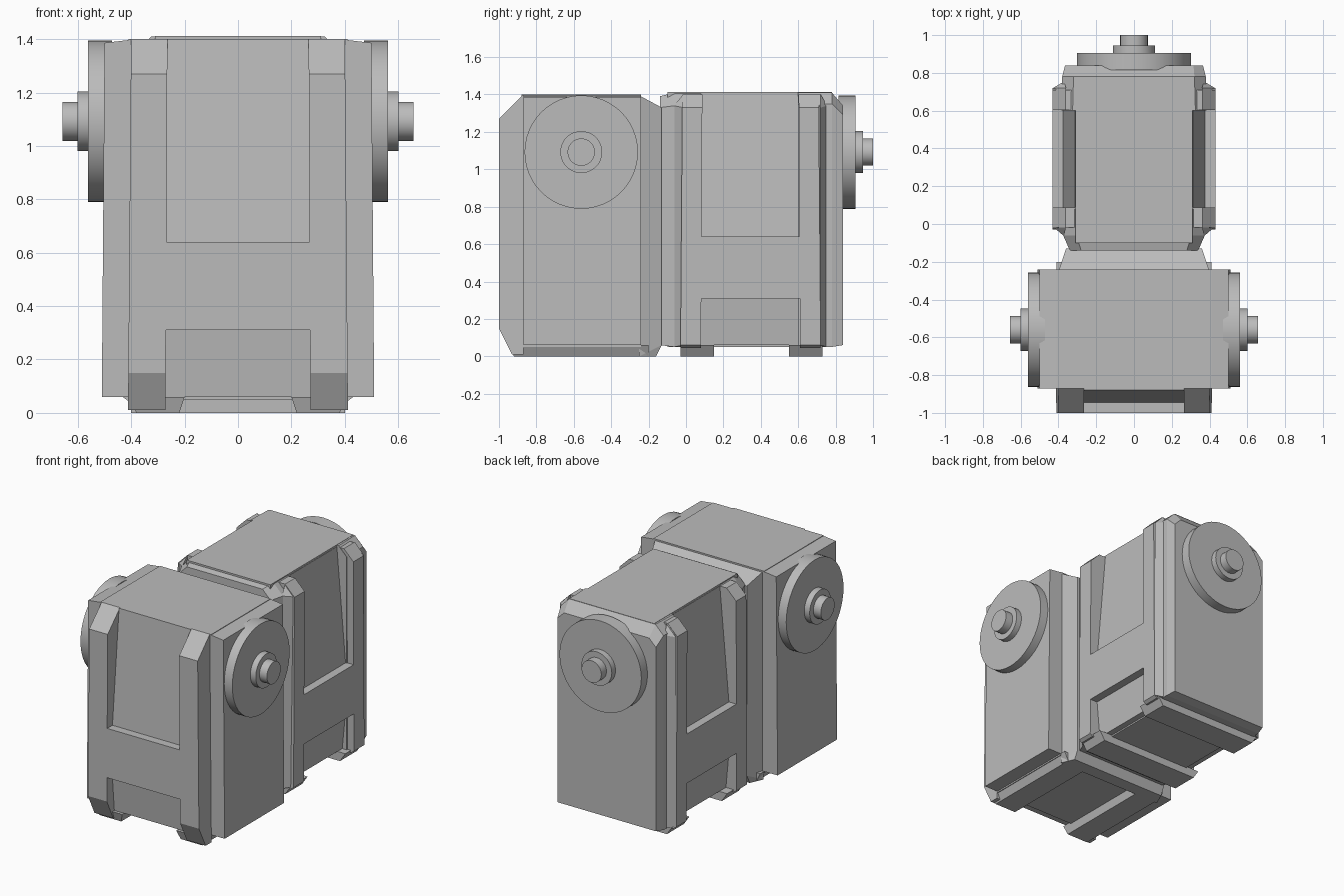
import bpy, bmesh
from math import pi
from mathutils import Matrix, Vector

cube = bpy.data.objects.get("Cube")
if cube:
    bpy.data.objects.remove(cube, do_unlink=True)

grey = bpy.data.materials.new("plain_grey")
grey.use_nodes = True
grey.diffuse_color = (0.5, 0.5, 0.5, 1)
grey.node_tree.nodes["Principled BSDF"].inputs["Base Color"].default_value = (0.5, 0.5, 0.5, 1)


def finish(name, bm, matrix=Matrix()):
    bmesh.ops.transform(bm, matrix=matrix, verts=bm.verts)
    bmesh.ops.recalc_face_normals(bm, faces=bm.faces)
    mesh = bpy.data.meshes.new(name)
    bm.to_mesh(mesh)
    bm.free()
    mesh.materials.append(grey)
    obj = bpy.data.objects.new(name, mesh)
    bpy.context.collection.objects.link(obj)
    return obj


def hull(name, points, matrix=Matrix()):
    """Convex solid around a set of points."""
    bm = bmesh.new()
    for p in points:
        bm.verts.new(p)
    result = bmesh.ops.convex_hull(bm, input=bm.verts)
    loose = {v for v in result["geom_interior"] if isinstance(v, bmesh.types.BMVert)}
    bmesh.ops.delete(bm, geom=list(loose), context='VERTS')
    bmesh.ops.dissolve_limit(bm, angle_limit=0.01, verts=bm.verts, edges=bm.edges)
    return finish(name, bm, matrix)


def section(y, half, low, high, chamfer=0.0):
    """Symmetric cross-section at y, with chamfered upper corners."""
    pts = []
    for s in (-1, 1):
        pts += [(s * half, y, low), (s * half, y, high - chamfer), (s * (half - chamfer), y, high)]
    return pts if chamfer else [p for i, p in enumerate(pts) if i % 3 != 2]


def armour(name, place, inner, outer, slope_z, slope_d, toe_z, toe_d, low):
    """H-shaped plate: two posts, a cross bar and two sunken panels."""
    deep = 0.13

    def slab(part, u0, u1, profile):
        pts = [(u * (1 - 0.02 * z), d, z) for u in (u0, u1) for d, z in profile]
        hull(name + part, pts, place)

    post = [(0, low), (toe_d, low), (deep, toe_z), (deep, slope_z), (slope_d, 1.4), (0, 1.4)]
    slab("_post_a", -outer, -inner, post)
    slab("_post_b", inner, outer, post)
    slab("_bar", -inner, inner, [(0, 0.31), (deep, 0.31), (deep, 0.64), (0, 0.64)])
    slab("_upper_panel", -inner, inner, [(0, 0.63), (0.075, 0.63), (0.01, 1.4), (0, 1.4)])
    slab("_lower_panel", -inner, inner, [(0, 0.06), (0.05, 0.06), (0.075, 0.32), (0, 0.32)])


def wheel(name, place):
    """Stepped disc, hub and pin along local z."""
    bm = bmesh.new()
    for radius, base, top in ((0.303, -0.03, 0.06), (0.112, 0.05, 0.1), (0.073, 0.09, 0.155)):
        bmesh.ops.create_cone(bm, cap_ends=True, segments=48, radius1=radius, radius2=radius,
                              depth=top - base, matrix=Matrix.Translation((0, 0, (base + top) / 2)))
    obj = finish(name, bm, place)
    bpy.ops.object.select_all(action='DESELECT')
    obj.select_set(True)
    bpy.context.view_layer.objects.active = obj
    bpy.ops.object.shade_smooth_by_angle(angle=pi / 6)


# Front block: core, tapered neck, and side slabs
hull("front_core", section(-0.87, 0.41, 0.05, 1.4) + section(-0.24, 0.41, 0.05, 1.4))
hull("front_neck", section(-0.25, 0.4, 0.0, 1.395) + section(-0.16, 0.36, 0.0, 1.345)
     + section(-0.13, 0.36, 0.06, 1.33))
for side, s in (("left", 1), ("right", -1)):
    hull(f"front_{side}_slab",
         [(s * x, y, z) for y in (-0.87, -0.24)
          for x, z in ((0.38, 0.06), (0.51, 0.06), (0.5, 1.386), (0.38, 1.4))])
    hull(f"front_{side}_skid",
         [(s * x, y, z) for x, y, z in (
             (0.22, -0.92, 0), (0.38, -0.92, 0), (0.38, -0.2, 0), (0.22, -0.2, 0),
             (0.2, -0.94, 0.06), (0.41, -0.94, 0.06), (0.41, -0.2, 0.06), (0.2, -0.2, 0.06))])

# Rear block: narrow core with wider end sections
hull("rear_core", section(-0.1, 0.31, 0.05, 1.412) + section(0.78, 0.31, 0.05, 1.412))
hull("rear_front_section", section(-0.14, 0.34, 0.06, 1.39, 0.06)
     + section(-0.06, 0.375, 0.05, 1.41, 0.07) + section(0.08, 0.375, 0.05, 1.41, 0.07))
hull("rear_back_section", section(0.6, 0.385, 0.05, 1.41, 0.06)
     + section(0.78, 0.38, 0.05, 1.41, 0.06) + section(0.84, 0.365, 0.06, 1.34, 0.05))

# Cross skids under the rear block
for name, y0, y1 in (("rear_skid_a", -0.03, 0.15), ("rear_skid_b", 0.55, 0.73)):
    hull(name, [(s * x, y, z) for s in (-1, 1) for y in (y0, y1)
                for x, z in ((0.37, 0), (0.41, 0.06))])

# Slanted edges beside the rear side plates
for side, s in (("left", 1), ("right", -1)):
    for end, y_out, y_in, y_base in (("front", -0.015, 0.02, -0.065), ("back", 0.72, 0.68, 0.755)):
        hull(f"rear_{side}_{end}_bevel",
             [(s * x, y, z) for x, y, z in (
                 (0.428, y_out, 0.06), (0.428, y_out, 1.33), (0.36, y_in, 0.05), (0.36, y_in, 1.4),
                 (0.37, y_base, 0.05), (0.37, y_base, 1.34), (0.36, y_out, 1.4))])


def facing(normal, across, origin):
    """Frame whose local x runs across and local y points outward."""
    m = Matrix((across, normal, (0, 0, 1))).transposed().to_4x4()
    m.translation = Vector(origin)
    return m


# Armour plates on the front and on both rear sides
armour("front_plate", facing((0, -1, 0), (1, 0, 0), (0, -0.87, 0)),
       0.272, 0.412, 1.27, 0.0, 0.15, 0.06, 0.01)
for side, s in (("left", 1), ("right", -1)):
    armour(f"rear_{side}_plate", facing((s, 0, 0), (0, 1, 0), (s * 0.302, 0.345, 0)),
           0.265, 0.375, 1.33, 0.06, 0.06, 0.11, 0.045)

# Stepped discs on both front sides and on the back
for side, s in (("left", 1), ("right", -1)):
    wheel(f"{side}_disc", Matrix.Translation((s * 0.502, -0.56, 1.092))
          @ Matrix.Rotation(s * pi / 2, 4, 'Y'))
wheel("back_disc", Matrix.Translation((0, 0.845, 1.092)) @ Matrix.Rotation(-pi / 2, 4, 'X'))
